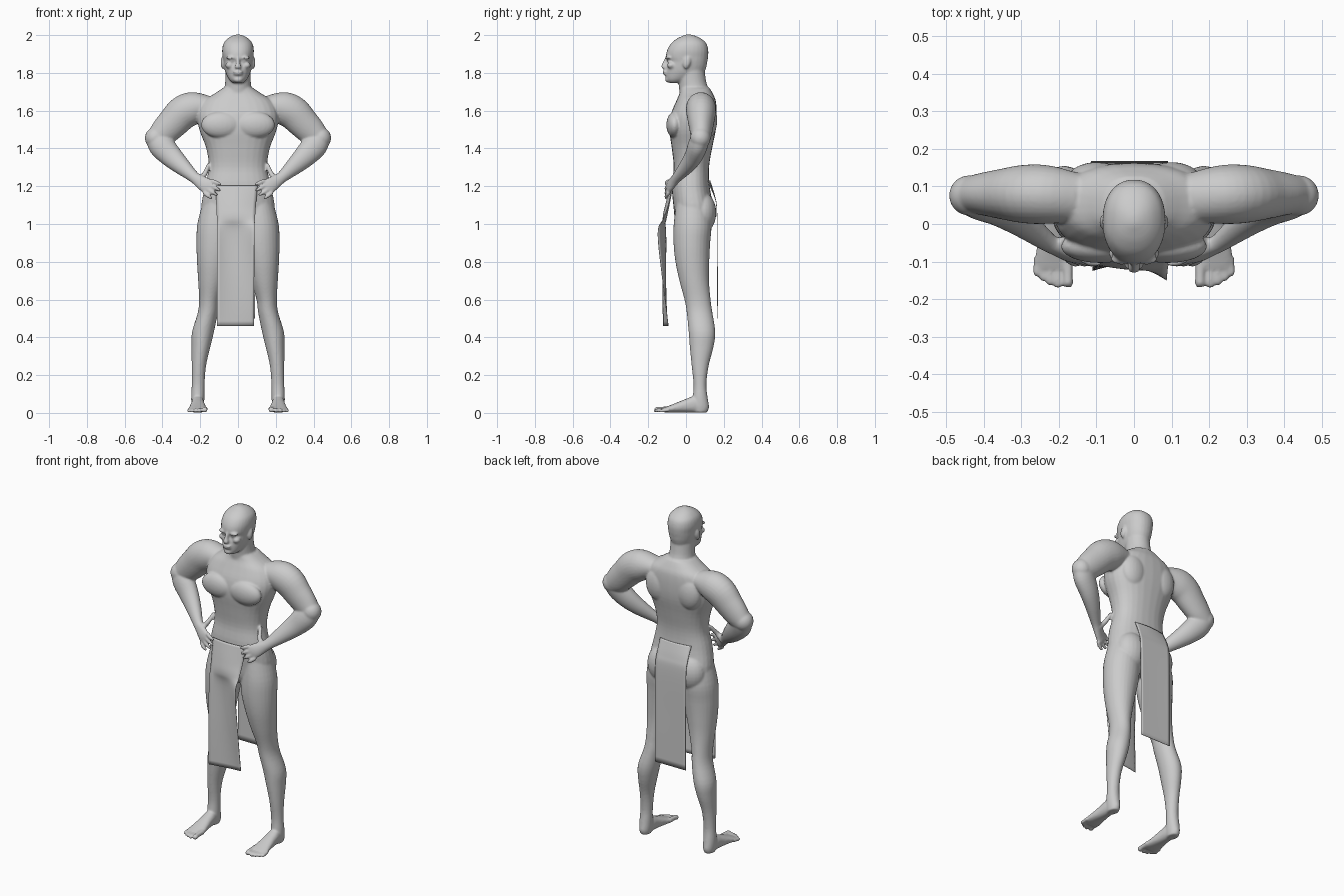
import bpy, bmesh, math
from mathutils import Vector, Matrix

X, Y, Z = Vector((1, 0, 0)), Vector((0, 1, 0)), Vector((0, 0, 1))
body = bmesh.new()


def spline(rows, sub=4):
    """Catmull-Rom interpolation of rows of numbers."""
    out = []
    for i in range(len(rows) - 1):
        p0, p1 = rows[max(i - 1, 0)], rows[i]
        p2, p3 = rows[i + 1], rows[min(i + 2, len(rows) - 1)]
        for k in range(sub):
            t = k / sub
            out.append([0.5 * (2 * b + (c - a) * t + (2 * a - 5 * b + 4 * c - d) * t * t
                               + (3 * b - a - 3 * c + d) * t ** 3)
                        for a, b, c, d in zip(p0, p1, p2, p3)])
    return out + [list(rows[-1])]


def loft(rows, axis=None, ref=Y, side=1, power=2.0, n=28):
    """Closed tube through rows of (x, y, z, radius a, radius b)."""
    rows = spline(rows)
    pts = [Vector((r[0] * side, r[1], r[2])) for r in rows]
    rings = []
    for i, r in enumerate(rows):
        t = axis or (pts[min(i + 1, len(pts) - 1)] - pts[max(i - 1, 0)]).normalized()
        u = t.cross(ref).normalized()
        v = t.cross(u)
        ring = []
        for k in range(n):
            c, s = math.cos(math.tau * k / n), math.sin(math.tau * k / n)
            c = math.copysign(abs(c) ** (2 / power), c)
            s = math.copysign(abs(s) ** (2 / power), s)
            ring.append(body.verts.new(pts[i] + u * r[3] * c + v * r[4] * s))
        rings.append(ring)
    for a, b in zip(rings, rings[1:]):
        for k in range(n):
            body.faces.new((a[k], a[(k + 1) % n], b[(k + 1) % n], b[k]))
    body.faces.new(rings[0])
    body.faces.new(rings[-1][::-1])


def stack(rows, side=1, power=2.0):
    """Horizontal sections given as (z, x centre, half width, y front, y back)."""
    loft([(x, (f + b) / 2, z, w, (b - f) / 2) for z, x, w, f, b in rows],
         axis=Z, side=side, power=power)


def blob(loc, size, rot=0.0):
    m = Matrix.Translation(loc) @ Matrix.Rotation(rot, 4, 'X') @ Matrix.Diagonal((*size, 1))
    bmesh.ops.create_uvsphere(body, u_segments=24, v_segments=16, radius=1, matrix=m)


# torso
stack([(.95, 0, .08, -.03, .11), (1.0, 0, .17, -.055, .135), (1.08, 0, .195, -.065, .145),
       (1.2, 0, .175, -.075, .125), (1.3, 0, .155, -.065, .122), (1.4, 0, .168, -.075, .138),
       (1.5, 0, .205, -.088, .158), (1.58, 0, .215, -.08, .163), (1.65, 0, .185, -.052, .158),
       (1.69, 0, .125, -.035, .142), (1.72, 0, .08, -.03, .125)], power=2.35)
# neck
stack([(1.64, 0, .09, -.03, .13), (1.70, 0, .076, -.035, .125), (1.75, 0, .068, -.04, .108),
       (1.82, 0, .066, -.045, .098)])
# head
stack([(1.747, 0, .028, -.09, -.03), (1.765, 0, .047, -.105, .02), (1.80, 0, .065, -.108, .09),
       (1.83, 0, .073, -.104, .107), (1.86, 0, .078, -.097, .113), (1.885, 0, .081, -.106, .117),
       (1.92, 0, .084, -.1, .118), (1.955, 0, .077, -.08, .108), (1.98, 0, .057, -.05, .082),
       (1.995, 0, .034, -.02, .052), (2.003, 0, .01, .0, .025)], power=2.2)
# nose, lips and chin
loft([(0, -.098, 1.885, .009, .012), (0, -.109, 1.855, .01, .014), (0, -.117, 1.832, .017, .015),
      (0, -.11, 1.822, .015, .012)], axis=Z)
blob((0, -.11, 1.806), (.026, .014, .007))
blob((0, -.108, 1.794), (.024, .014, .007))
blob((0, -.095, 1.765), (.026, .016, .016))

for s in (1, -1):
    # brow, cheek, eye and ear
    blob((.034 * s, -.093, 1.88), (.03, .016, .008))
    blob((.045 * s, -.078, 1.84), (.022, .022, .018))
    blob((.033 * s, -.088, 1.862), (.014, .012, .008))
    blob((.081 * s, .005, 1.855), (.011, .019, .034), -.25)
    # chest, shoulder blade and buttock
    blob((.09 * s, -.06, 1.525), (.105, .044, .07))
    blob((.1 * s, .115, 1.55), (.08, .05, .1))
    blob((.09 * s, .085, 1.06), (.095, .075, .11))
    # upper arm
    loft([(.15, .07, 1.625, .055, .065), (.23, .078, 1.615, .085, .078),
          (.29, .08, 1.59, .09, .078), (.345, .08, 1.535, .083, .068),
          (.395, .08, 1.485, .074, .058), (.435, .078, 1.45, .058, .05)], side=s)
    # elbow
    blob((.438 * s, .076, 1.455), (.055, .054, .057))
    # forearm and palm
    loft([(.435, .078, 1.46, .058, .05), (.405, .062, 1.415, .068, .052),
          (.355, .04, 1.36, .06, .047), (.30, .005, 1.308, .047, .039),
          (.235, -.045, 1.25, .031, .026), (.205, -.064, 1.228, .034, .021),
          (.17, -.084, 1.205, .041, .017), (.145, -.093, 1.19, .038, .013)], side=s)
    # fingers
    for i, length in enumerate((.058, .07, .067, .05)):
        d = 1.5 - i
        x, z = .16 - .014 * d, 1.198 + .021 * d
        dx, dz = -length * .86, -length * .5 + .005 * d
        loft([(x, -.09, z, .011, .011), (x + dx * .5, -.103, z + dz * .5, .011, .011),
              (x + dx, -.105, z + dz, .007, .007)], side=s, n=12)
    # thumb
    loft([(.21, -.05, 1.225, .015, .015), (.178, -.045, 1.262, .014, .014),
          (.165, -.025, 1.29, .012, .012), (.158, -.005, 1.318, .008, .008)], side=s, n=12)
    # leg
    stack([(1.12, .105, .08, -.05, .12), (1.0, .117, .098, -.065, .135),
           (.9, .12, .1, -.066, .128), (.8, .13, .087, -.056, .123), (.7, .14, .071, -.035, .122),
           (.6, .152, .054, -.008, .13), (.53, .16, .053, .004, .14), (.43, .185, .058, .014, .155),
           (.35, .196, .05, .02, .146), (.25, .207, .038, .03, .12), (.15, .211, .034, .04, .108),
           (.08, .213, .035, .035, .115), (.03, .213, .033, .03, .122),
           (.002, .213, .027, .04, .112)], side=s)
    # foot
    loft([(.213, .1, .028, .025, .026), (.213, .05, .045, .033, .043), (.213, 0, .038, .037, .036),
          (.213, -.05, .028, .044, .026), (.213, -.09, .02, .05, .018),
          (.213, -.12, .015, .046, .012)], axis=Y, ref=Z, side=s, power=2.3)
    # toes
    for i, (r, tip) in enumerate(((.015, -.168), (.011, -.17), (.011, -.163), (.01, -.152), (.01, -.138))):
        x = (.176, .203, .224, .243, .26)[i]
        loft([(x, -.09, r + .006, r, r), (x, tip + .03, r + .004, r * .9, r * .9),
              (x, tip + .008, r + .001, r, r), (x, tip, r, r * .6, r * .6)],
             axis=Y, ref=Z, side=s, n=12)


def finish(name, bm):
    bmesh.ops.recalc_face_normals(bm, faces=bm.faces)
    mesh = bpy.data.meshes.new(name)
    bm.to_mesh(mesh)
    bm.free()
    mesh.polygons.foreach_set("use_smooth", [True] * len(mesh.polygons))
    ob = bpy.data.objects.new(name, mesh)
    bpy.context.collection.objects.link(ob)
    return ob


# fuse the body parts into one skin
skin = finish("body", body)
remesh = skin.modifiers.new("fuse", 'REMESH')
remesh.mode, remesh.voxel_size, remesh.use_smooth_shade = 'VOXEL', .006, True
smooth = skin.modifiers.new("soften", 'SMOOTH')
smooth.factor, smooth.iterations = .5, 4


def cloth(name, rows, cols=12):
    """Hanging panel from rows of (z, x left, x right, y left, y middle, y right)."""
    bm = bmesh.new()
    grid = []
    for z, xl, xr, yl, ym, yr in spline(rows, 6):
        line = []
        for k in range(cols + 1):
            t = k / cols
            y = yl * (1 - t) * (1 - 2 * t) + ym * 4 * t * (1 - t) + yr * t * (2 * t - 1)
            line.append(bm.verts.new((xl + (xr - xl) * t, y, z)))
        grid.append(line)
    for a, b in zip(grid, grid[1:]):
        for k in range(cols):
            bm.faces.new((a[k], a[k + 1], b[k + 1], b[k]))
    ob = finish(name, bm)
    ob.modifiers.new("thickness", 'SOLIDIFY').thickness = .003


# loincloth panels
cloth("front_cloth", [(1.205, -.12, .105, -.07, -.083, -.072), (1.1, -.115, .095, -.09, -.11, -.095),
                      (1.03, -.112, .09, -.105, -.122, -.12), (.95, -.11, .086, -.12, -.11, -.15),
                      (.7, -.11, .085, -.125, -.108, -.125), (.46, -.11, .085, -.122, -.105, -.095)])
cloth("back_cloth", [(1.23, -.115, .09, .113, .128, .118), (1.15, -.115, .09, .15, .153, .15),
                     (1.07, -.115, .09, .165, .165, .165), (.8, -.115, .09, .168, .167, .168),
                     (.5, -.115, .09, .168, .168, .168)])
